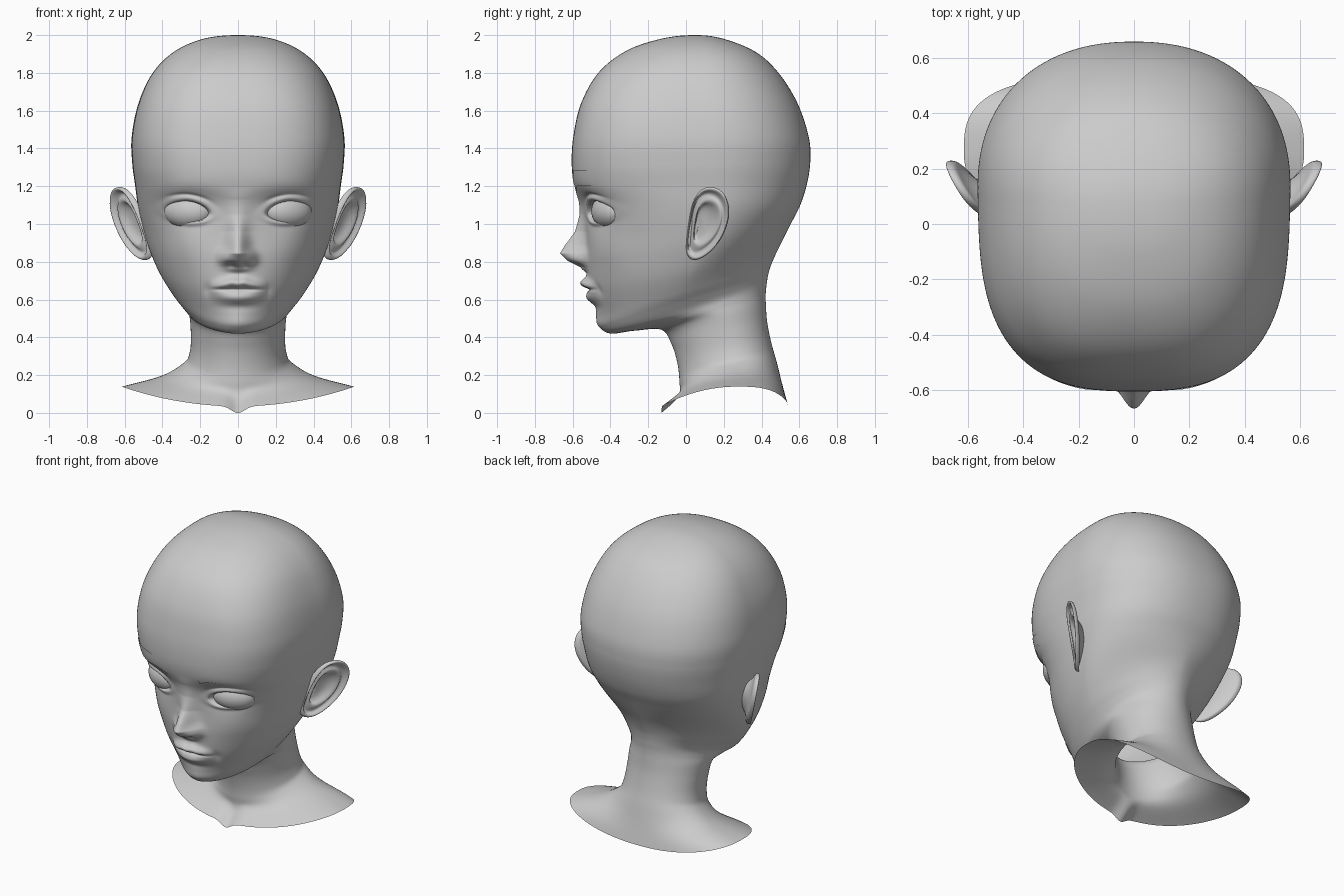
import bpy, bmesh
from math import sin, cos, pi, exp, hypot, radians
from mathutils import Vector, Matrix

if "Cube" in bpy.data.objects:
    bpy.data.objects.remove(bpy.data.objects["Cube"], do_unlink=True)

clay = bpy.data.materials.new("clay_grey")
clay.use_nodes = True
clay.diffuse_color = (.6, .6, .6, 1)
clay.node_tree.nodes["Principled BSDF"].inputs["Base Color"].default_value = (.6, .6, .6, 1)


def add_object(name, bm):
    mesh = bpy.data.meshes.new(name)
    bm.to_mesh(mesh)
    mesh.materials.append(clay)
    mesh.polygons.foreach_set("use_smooth", [True] * len(mesh.polygons))
    obj = bpy.data.objects.new(name, mesh)
    bpy.context.collection.objects.link(obj)
    return obj


def catmull(a, b, c, d, t):
    return [(2 * q + (r - p) * t + (2 * p - 5 * q + 4 * r - s) * t * t
             + (3 * q - p - 3 * r + s) * t ** 3) / 2 for p, q, r, s in zip(a, b, c, d)]


def smooth(lo, hi, v):
    t = min(1, max(0, (v - lo) / (hi - lo)))
    return t * t * (3 - 2 * t)


def bump(x, z, cx, cz, sx, sz):
    return exp(-((x - cx) / sx) ** 2 - ((z - cz) / sz) ** 2)


def skin_grid(bm, rows):
    # Quads between closed rows of points
    grid = [[bm.verts.new(p) for p in row] for row in rows]
    for upper, lower in zip(grid, grid[1:]):
        for i in range(len(upper)):
            j = (i + 1) % len(upper)
            bm.faces.new((upper[i], lower[i], lower[j], upper[j]))
    bmesh.ops.remove_doubles(bm, verts=bm.verts, dist=.00005)
    bmesh.ops.recalc_face_normals(bm, faces=bm.faces)


# Tilted rings, crown to shoulders: front y, front z, back y, back z, half width
RINGS = [
    (.05, 2, .05, 2, 0), (-.12, 1.983, .2, 1.98, .18), (-.31, 1.92, .37, 1.91, .335),
    (-.46, 1.805, .49, 1.8, .45), (-.555, 1.64, .59, 1.64, .527), (-.597, 1.46, .65, 1.46, .563),
    (-.605, 1.31, .658, 1.33, .56), (-.59, 1.2, .64, 1.21, .545), (-.55, 1.09, .605, 1.1, .53),
    (-.532, .95, .56, 1.01, .505), (-.53, .8, .515, .92, .47), (-.512, .65, .475, .84, .42),
    (-.472, .52, .446, .77, .355), (-.45, .455, .433, .72, .308), (-.395, .42, .427, .68, .276),
    (-.27, .435, .422, .63, .264), (-.13, .44, .423, .57, .256), (-.075, .36, .43, .48, .25),
    (-.045, .26, .452, .37, .255), (-.035, .17, .48, .27, .295), (-.04, .11, .51, .15, .41),
    (-.13, .035, .54, .04, .615)]

# Nose: height, ridge projection, half width
NOSE = [(1.2, 0, .08), (1.13, .008, .07), (1.05, .022, .058), (.96, .055, .05), (.89, .108, .054),
        (.845, .135, .062), (.805, .095, .064), (.77, .028, .06), (.735, 0, .05)]


def nose(x, z):
    for (z1, h1, w1), (z2, h2, w2) in zip(NOSE, NOSE[1:]):
        if z2 <= z <= z1:
            t = smooth(z1, z2, z) if h2 == 0 or h1 == 0 else (z - z1) / (z2 - z1)
            return (h1 + (h2 - h1) * t) * exp(-(x / (w1 + (w2 - w1) * t)) ** 2)
    return 0


def face_relief(x, z):
    # Forward push that models the features of one half of the face
    x = abs(x)
    out = nose(x, z)
    out += .03 * bump(x, z, .066, .82, .036, .036)        # nostril wing
    out -= .012 * bump(x, z, .036, .785, .02, .014)       # nostril
    # Lips
    span = max(0, 1 - (x / .16) ** 2)
    top = .69 - .9 * x * x + .005 * bump(x, z, .035, z, .025, 1)
    out += .042 * span * exp(-((z - top + .006) / .028) ** 2)
    out += .026 * span * exp(-((z - .61 - x * x) / .032) ** 2)
    out -= .018 * span * exp(-((z - .654) / .009) ** 2)
    out -= .008 * bump(x, z, .155, .652, .03, .03)
    out -= .008 * bump(x, z, 0, .562, .1, .025)
    out += .012 * bump(x, z, 0, .475, .09, .045)          # chin
    out += .012 * bump(x, z, .3, .88, .12, .12)           # cheek
    out += .006 * bump(x, z, .28, 1.2, .14, .05)          # brow ridge
    # Eye socket, lids and opening
    out -= .035 * bump(x, z, .25, 1.08, .13, .1)
    dx = x - .265
    dz = z - 1.065 - .08 * dx
    ring = (abs(dx / .116) ** 1.75 + abs(dz / (.056 if dz > 0 else .05)) ** 1.75) ** (1 / 1.75)
    centred = exp(-(dx / .11) ** 4)
    out += .016 * exp(-((ring - 1.2) / .27) ** 2) * (.3 + .7 * centred)
    if dz > 0:
        out -= .008 * exp(-((ring - 1.65) / .14) ** 2) * centred
    return out - .035 * (1 - smooth(.9, 1.06, ring))


HALF = 130
angles = [pi * (.45 * t + .55 * t * t) for t in (i / HALF for i in range(HALF + 1))]
angles += [-a for a in angles[-2:0:-1]]


def ring_points(yf, zf, yb, zb, w):
    # The skull is boxy with a bowed forehead; the jaw is widest further forward
    skull = exp(-((zf - 1.48) / .41) ** 2)
    jaw = exp(-((zf - .5) / .16) ** 2)
    nape = exp(-((zf - .65) / .24) ** 2)
    mid = yf + (.58 - .06 * jaw) * (yb - yf)
    front_power = 2 + 1.4 * skull - .2 * jaw
    back_power = 2.1 + .15 * skull - .4 * nape + .9 * smooth(.15, .05, zf)
    lift = .12 * max(0, 1 - zf / .22)
    points = []
    for a in angles:
        s, c = sin(a), cos(a)
        n = front_power if c > 0 else back_power
        r = (abs(s) ** n + abs(c) ** n) ** (-1 / n)
        forward = max(0, r * c)
        x = w * r * s * (1 - .02 * skull * forward)
        y = mid - r * c * ((mid - yf) if c > 0 else (yb - mid)) + .2 * x * x * forward * skull
        k = (y - yf) / (yb - yf) if yb > yf else 0
        z = zf + k * (zb - zf) + lift * (r * s) ** 2
        if y < -.22 and .4 < z < 1.4:
            y -= face_relief(x, z) * smooth(-.22, -.32, y)
        if z < .2 and y < .1:                             # notch at the base of the throat
            z -= .035 * exp(-(x / .05) ** 2) * smooth(.2, .035, z)
        points.append((x, y, max(0, z)))
    return points


# Head and neck as one open skin
a, b = RINGS[1], RINGS[-1]
path = [(a[2], a[1], a[0], a[3], -a[4])] + RINGS
path.append([2 * p - q for p, q in zip(b, RINGS[-2])])
rows = []
for i in range(1, len(path) - 2):
    p, q = path[i], path[i + 1]
    step = .006 if .4 < q[1] < 1.31 and q[0] < -.3 else .02
    count = int(hypot(q[0] - p[0], q[1] - p[1]) / step) + 2
    rows += [ring_points(*catmull(path[i - 1], p, q, path[i + 2], k / count)) for k in range(count)]
rows.append(ring_points(*b))
head = bmesh.new()
skin_grid(head, rows)
add_object("head_and_neck", head)


# Thin brow plates lifted off the forehead
def in_brow(c):
    x = abs(c.x)
    arch = smooth(.1, .2, x)
    drop = .04 * smooth(.43, .49, x)
    return c.y < 0 and .12 < x < .49 and 1.17 + .03 * arch - drop < c.z < 1.235 + .05 * arch - drop


brows = head.copy()
bmesh.ops.delete(brows, geom=[f for f in brows.faces if not in_brow(f.calc_center_median())],
                 context="FACES")
bmesh.ops.translate(brows, verts=brows.verts, vec=(0, -.006, 0))
add_object("brow_plates", brows)

# Ear outline as (y, z), and its rolled section as (scale, outward offset)
OUTLINE = [(.13, 1.205), (.2, 1.18), (.238, 1.09), (.222, .99), (.18, .9), (.105, .825),
           (.035, .795), (-.005, .84), (0, .93), (.015, 1.02), (.03, 1.11), (.07, 1.185)]
SECTION = [(.02, -.045), (.3, -.045), (.48, -.03), (.56, .002), (.66, .004), (.76, -.014),
           (.84, -.008), (.9, .016), (.97, .016), (1, -.002), (.97, -.02), (.86, -.026),
           (.66, -.045), (.5, -.08), (.42, -.15)]


def ear_row(scale, offset):
    row = []
    for y, z in OUTLINE:
        sink = .025 * smooth(.05, 0, y) * scale
        y, z = .1 + (y - .1) * scale, 1.01 + (z - 1.01) * scale
        row.append((.572 + .6 * (y - .1) + .2 * (z - 1) + offset - sink,
                    y + .3 * offset * (scale < .9), z))
    return row


for side, name in ((1, "left"), (-1, "right")):
    ear = bmesh.new()
    skin_grid(ear, [ear_row(*s) for s in SECTION])
    bmesh.ops.holes_fill(ear, edges=[e for e in ear.edges if e.is_boundary])
    bmesh.ops.scale(ear, verts=ear.verts, vec=(side, 1, 1))
    bmesh.ops.recalc_face_normals(ear, faces=ear.faces)
    add_object(name + "_ear", ear).modifiers.new("round", "SUBSURF").levels = 2

    # Eyeball set behind the lids
    eye = bmesh.new()
    place = (Matrix.Translation(Vector((side * .263, -.41, 1.067)))
             @ Matrix.Rotation(radians(24 * side), 4, "Z") @ Matrix.Diagonal((.135, .08, .09, 1)))
    bmesh.ops.create_uvsphere(eye, u_segments=40, v_segments=24, radius=1, matrix=place)
    add_object(name + "_eye", eye)
